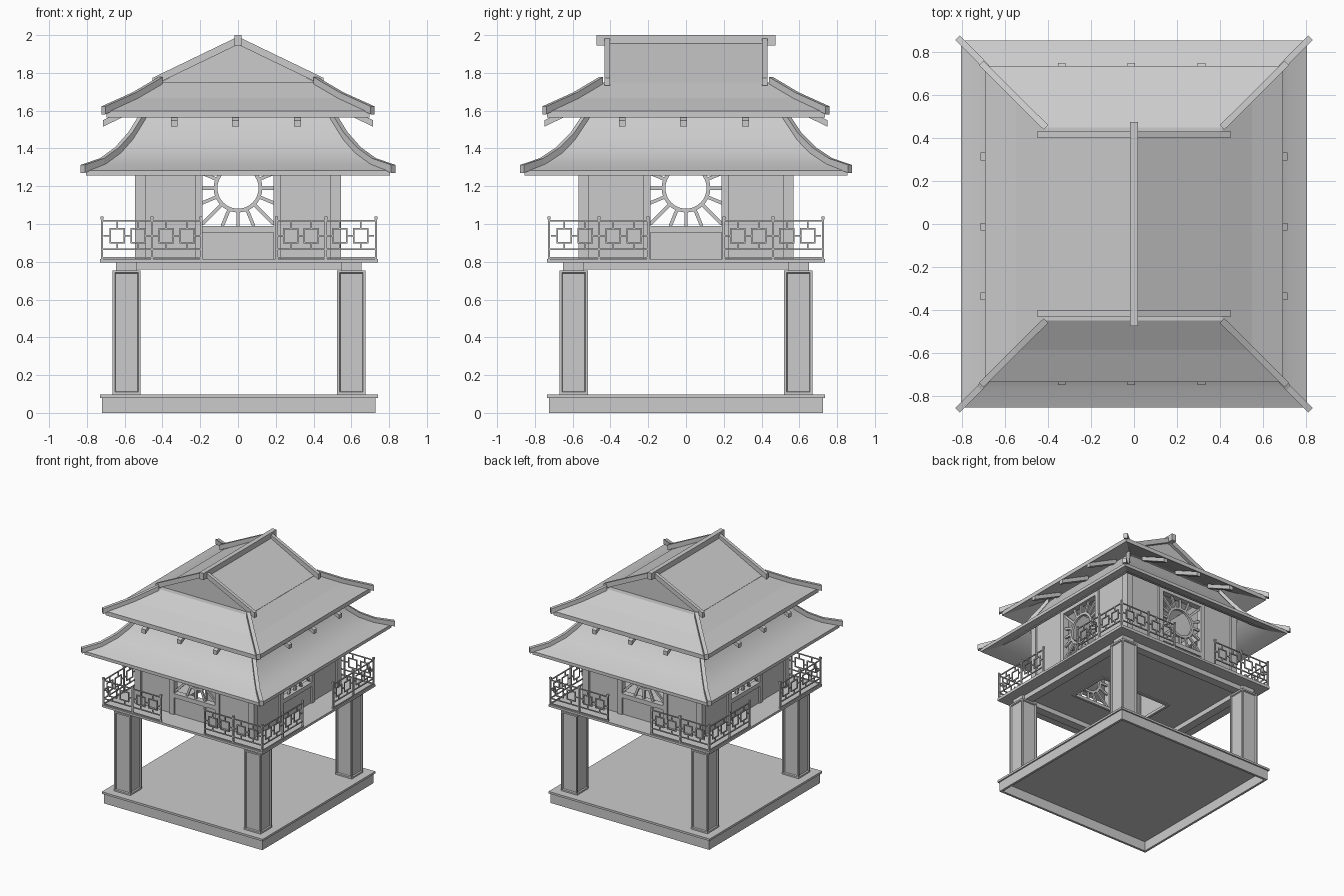
import bpy, bmesh
from math import sin, cos, pi, radians
from mathutils import Vector, Matrix

cube = bpy.data.objects.get("Cube")
if cube:
    bpy.data.objects.remove(cube)

GREY = (0.6, 0.6, 0.6, 1)
mat = bpy.data.materials.new("stone grey")
mat.use_nodes = True
mat.diffuse_color = GREY
mat.node_tree.nodes["Principled BSDF"].inputs["Base Color"].default_value = GREY


def finish(name, bm, smooth=False, x=0):
    bmesh.ops.recalc_face_normals(bm, faces=bm.faces)
    if smooth:
        for f in bm.faces:
            f.smooth = True
        for e in bm.edges:
            if e.calc_face_angle(pi) > radians(35):
                e.smooth = False
    me = bpy.data.meshes.new(name)
    bm.to_mesh(me)
    bm.free()
    me.materials.append(mat)
    ob = bpy.data.objects.new(name, me)
    ob.location.x = x
    bpy.context.collection.objects.link(ob)


def box(bm, lo, hi, m=Matrix()):
    """Axis-aligned box between two corners, moved by m."""
    lo, hi = Vector(lo), Vector(hi)
    size = Matrix.Diagonal((hi - lo).to_4d())
    return bmesh.ops.create_cube(bm, size=1, matrix=m @ Matrix.Translation((lo + hi) / 2) @ size)


def loft(bm, loops, closed=True, m=Matrix()):
    """Bridge loops of points; either join the last to the first or cap both ends."""
    rows = [[bm.verts.new(m @ Vector(p)) for p in loop] for loop in loops]
    n = len(rows[0])
    pairs = list(zip(rows, rows[1:])) + ([(rows[-1], rows[0])] if closed else [])
    for a, b in pairs:
        for i in range(n):
            bm.faces.new((a[i], a[(i + 1) % n], b[(i + 1) % n], b[i]))
    if closed:
        for a, b in pairs:
            for i in range(n if n == 4 else 0):
                bm.edges.get((a[i], b[i])).smooth = False
    else:
        bm.faces.new(rows[0])
        bm.faces.new(rows[-1])


def rect(hx, hy, z, cx=0, cy=0):
    return [(cx - hx, cy - hy, z), (cx + hx, cy - hy, z), (cx + hx, cy + hy, z), (cx - hx, cy + hy, z)]


def bar(bm, path, width, height, m=Matrix()):
    """Rectangular bar lying on top of a path."""
    path = [Vector(p) for p in path]
    d = path[-1] - path[0]
    side = Vector((-d.y, d.x, 0)).normalized() * width / 2
    up = Vector((0, 0, height))
    loft(bm, [[p - side, p + side, p + side + up, p - side + up] for p in path], False, m)


def turn(i):
    return Matrix.Rotation(i * pi / 2, 4, 'Z')


CORNERS = [(sx, sy) for sx in (-1, 1) for sy in (-1, 1)]
SHIFT = 0.005

# Base: a hollow skirting under a lipped top plate
bm = bmesh.new()
loft(bm, [rect(0.724, 0.724, 0), rect(0.724, 0.724, 0.082), rect(0.705, 0.705, 0.082), rect(0.705, 0.705, 0)])
box(bm, (-0.735, -0.735, 0.08), (0.735, 0.735, 0.097))
finish("base_slab", bm, x=SHIFT)

# Columns with recessed panels
bm = bmesh.new()
for sx, sy in CORNERS:
    m = Matrix.Translation((0.595 * sx, 0.595 * sy, 0))
    verts = box(bm, (-0.075, -0.075, 0.097), (0.075, 0.075, 0.755), m)["verts"]
    sides = {f for v in verts for f in v.link_faces if abs(f.calc_center_median().z - 0.426) < 0.1}
    bmesh.ops.inset_individual(bm, faces=list(sides), thickness=0.018, depth=0)
    bmesh.ops.inset_individual(bm, faces=list(sides), thickness=0.006, depth=-0.01)
    box(bm, (-0.055, -0.055, 0.755), (0.055, 0.055, 0.797), m)
finish("columns", bm, x=SHIFT)

# Floor with an off-centre stair hatch, and the beams that carry it
HATCH = (0.025, -0.12)
bm = bmesh.new()
loft(bm, [rect(0.735, 0.735, 0.797), rect(0.735, 0.735, 0.815),
          rect(0.318, 0.165, 0.815, *HATCH), rect(0.318, 0.165, 0.797, *HATCH)])
loft(bm, [rect(0.335, 0.182, 0.789, *HATCH), rect(0.335, 0.182, 0.8, *HATCH),
          rect(0.315, 0.162, 0.8, *HATCH), rect(0.315, 0.162, 0.789, *HATCH)])
finish("floor", bm, x=SHIFT)
bm = bmesh.new()
for i in range(4):
    box(bm, (-0.54, -0.63, 0.758), (0.54, -0.56, 0.797), turn(i))
finish("floor_beams", bm, x=SHIFT)

# Walls: posts, panels, sills and round sunburst windows on all four sides
walls, windows = bmesh.new(), bmesh.new()
Z0, Z1, WIN_Z = 0.815, 1.455, 1.19
for i in range(4):
    half, dist = ((0.545, 0.57), (0.57, 0.545))[i % 2]
    m = turn(i) @ Matrix.Translation((0, -dist, 0))
    for s in (-1, 1):
        def strip(u0, u1, y0, y1):
            box(walls, (min(s * u0, s * u1), y0, Z0), (max(s * u0, s * u1), y1, Z1), m)
        strip(half - 0.055, half, 0, 0.055)
        strip(0.225, half - 0.055, 0.015, 0.045)
        strip(0.187, 0.225, 0, 0.05)
    box(walls, (-0.187, 0.012, Z0), (0.187, 0.045, 0.955), m)
    box(walls, (-0.187, 0, 0.955), (0.187, 0.05, 0.99), m)
    box(walls, (-0.187, 0, 1.39), (0.187, 0.05, Z1), m)
    # Window ring
    ring = [[(r * cos(a * pi / 16), y, WIN_Z + r * sin(a * pi / 16)) for a in range(32)]
            for r, y in ((0.129, 0.015), (0.129, 0.035), (0.109, 0.035), (0.109, 0.015))]
    loft(windows, ring, True, m)
    # Window spokes
    for k in range(16):
        a = k * pi / 8
        end = min(0.19 / max(abs(cos(a)), 1e-4), 0.202 / max(abs(sin(a)), 1e-4))
        spin = Matrix.Translation((0, 0, WIN_Z)) @ Matrix.Rotation(-a, 4, 'Y')
        box(windows, (0.122, 0.018, -0.009), (end, 0.032, 0.009), m @ spin)
finish("walls", walls)
finish("sunburst_windows", windows, True)

# Balcony railings, with a gap in the middle of each side
bm = bmesh.new()
T = 0.004
for i in range(4):
    for s in (-1, 1):
        m = turn(i) @ Matrix.Translation((0, -0.725, 0))

        def rail(u, z, hu, hz, t=T):
            box(bm, (s * u - hu, -t, z - hz), (s * u + hu, t, z + hz), m)
        for z in (0.822, 0.866, 1.016):
            rail(0.46, z, 0.265, T)
        for u in (0.2, 0.46, 0.725):
            rail(u, 0.918, 0.006, 0.105, 0.006)
            rail(u, 1.031, 0.008, 0.008, 0.008)
        for u0 in (0.2, 0.46):
            rail(u0 + 0.13, 0.937, 0.017, T)
            rail(u0 + 0.02, 0.937, 0.016, T)
            rail(u0 + 0.24, 0.937, 0.016, T)
            for u in (u0 + 0.074, u0 + 0.184):
                for d in (-0.037, 0.037):
                    rail(u + d, 0.937, T, 0.041)
                    rail(u, 0.937 + d, 0.041, T)
                rail(u, 0.996, T, 0.02)
                rail(u, 0.882, T, 0.016)
finish("balcony_railings", bm, x=SHIFT)

# Lower roof: a curved skirt
low_top = [(0.805, 0.855, 1.283), (0.72, 0.765, 1.318), (0.64, 0.677, 1.376),
           (0.57, 0.6, 1.455), (0.505, 0.53, 1.56), (0.45, 0.47, 1.66)]
low_under = [(0.42, 0.44, 1.64), (0.475, 0.5, 1.54), (0.54, 0.57, 1.435),
             (0.62, 0.655, 1.35), (0.71, 0.755, 1.29), (0.805, 0.855, 1.257)]
bm = bmesh.new()
loft(bm, [rect(*p) for p in low_top + low_under])
finish("lower_roof", bm, True)

# Upper roof: hipped skirt below, recessed gable block above
up_top = [(0.695, 0.735, 1.598), (0.55, 0.588, 1.666), (0.41, 0.45, 1.748)]
up_under = [(0.36, 0.395, 1.748), (0.36, 0.395, 1.725), (0.55, 0.588, 1.63), (0.695, 0.735, 1.564)]
bm = bmesh.new()
loft(bm, [rect(*p) for p in up_top + up_under])
finish("upper_roof", bm)
bm = bmesh.new()
loft(bm, [[(-0.41, y, 1.73), (-0.41, y, 1.75), (0, y, 1.965), (0.41, y, 1.75), (0.41, y, 1.73)]
          for y in (-0.405, 0.405)], False)
finish("gable_block", bm)

# Hip ridges on both roofs
bm = bmesh.new()
for sx, sy in CORNERS:
    for pts, tip in ((low_top, (0.822, 0.868, 1.283)), (up_top, (0.712, 0.75, 1.593))):
        path = [tip] + pts[1:]
        bar(bm, [(x * sx, y * sy, z - 0.012) for x, y, z in path], 0.03, 0.042)
finish("hip_ridges", bm)

# Gable ridges and the top ridge
bm = bmesh.new()
for s in (-1, 1):
    bar(bm, [(-0.452, 0.417 * s, 1.732), (0, 0.417 * s, 1.95), (0.452, 0.417 * s, 1.732)], 0.028, 0.042)
finish("gable_ridges", bm)
bm = bmesh.new()
box(bm, (-0.019, -0.475, 1.945), (0.019, 0.475, 2))
finish("top_ridge", bm)

# Rafters under the upper eaves
bm = bmesh.new()
for i in range(4):
    out = (0.75, 0.715)[i % 2]
    for u in (-0.337, -0.013, 0.315):
        u *= 1 if i < 2 else -1
        bar(bm, [(u, -out, 1.515), (u, 0.26 - out, 1.64)], 0.036, 0.034, turn(i))
finish("eave_rafters", bm)
